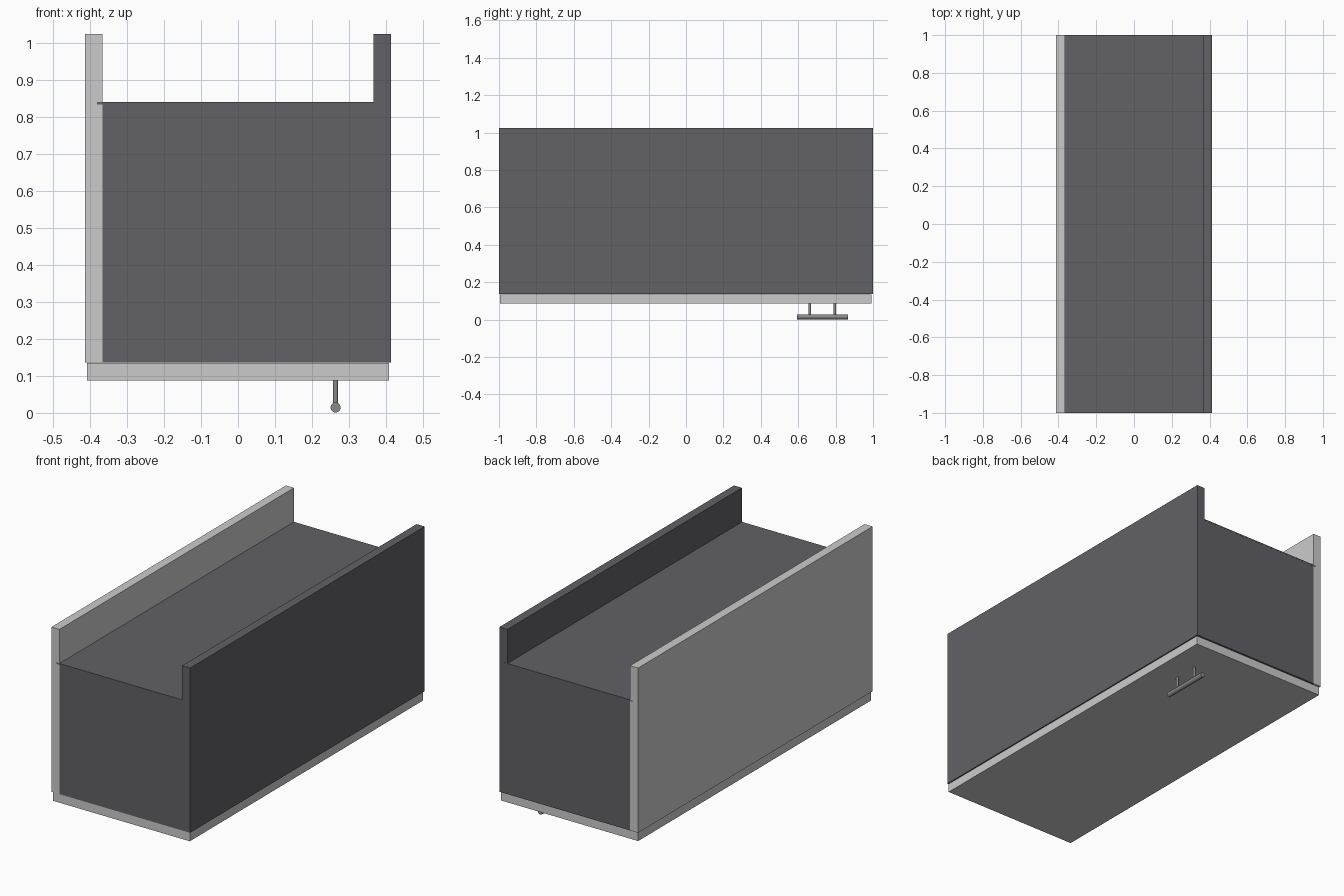
import bpy, math

if "Cube" in bpy.data.objects:
    bpy.data.objects.remove(bpy.data.objects["Cube"])

dark = bpy.data.materials.new("dark_grey")
dark.diffuse_color = (0.12, 0.12, 0.135, 1)
dark.use_nodes = True
dark.node_tree.nodes["Principled BSDF"].inputs["Base Color"].default_value = dark.diffuse_color
metal = bpy.data.materials.new("metal_grey")
metal.diffuse_color = (0.25, 0.25, 0.25, 1)
metal.use_nodes = True
metal.node_tree.nodes["Principled BSDF"].inputs["Base Color"].default_value = metal.diffuse_color


def box(name, x, y, z, mat=None):
    """Box from (min, max) pairs on each axis."""
    spans = (x, y, z)
    bpy.ops.mesh.primitive_cube_add(size=1, location=[(a + b) / 2 for a, b in spans])
    ob = bpy.context.object
    ob.name = name
    ob.scale = [b - a for a, b in spans]
    bpy.ops.object.transform_apply(location=False, rotation=False, scale=True)
    if mat:
        ob.data.materials.append(mat)
    return ob


def rod(name, radius, length, loc, rot=(0, 0, 0)):
    bpy.ops.mesh.primitive_cylinder_add(vertices=32, radius=radius, depth=length,
                                        location=loc, rotation=rot)
    ob = bpy.context.object
    ob.name = name
    ob.data.materials.append(metal)
    bpy.ops.object.shade_smooth_by_angle()
    return ob


T = 0.05                       # board thickness
W, X_IN = 0.414, 0.366         # outer and inner half widths
Z0, Z_BACK, Z1 = 0.136, 0.84, 1.025

# Side panels, running past the back sheet
box("left_side_panel", (-W, -X_IN), (-1, 1), (Z0, Z1))
box("right_side_panel", (X_IN, W), (-1, 1), (Z0, Z1), dark)

# End panels closing the carcass
box("bottom_panel", (-X_IN, X_IN), (-1, -1 + T), (Z0, Z_BACK - 0.003), dark)
box("top_panel", (-X_IN, X_IN), (1 - T, 1), (Z0, Z_BACK - 0.003), dark)

# Thin back sheet, let into grooves in the sides
box("back_sheet", (-0.382, 0.382), (-1.0005, 1.0005), (Z_BACK - 0.006, Z_BACK + 0.001), dark)

# Door on the underside
box("door", (-0.409, 0.409), (-0.995, 0.992), (0.087, 0.1345))

# Bar handle on two posts
HX, HZ, R = 0.264, 0.0135, 0.0135
rod("handle_bar", R, 0.272, (HX, 0.729, HZ + 0.001), (math.pi / 2, 0, 0))
for i, y in enumerate((0.662, 0.796)):
    rod(f"handle_post_{i + 1}", 0.007, 0.078, (HX, y, 0.053))
